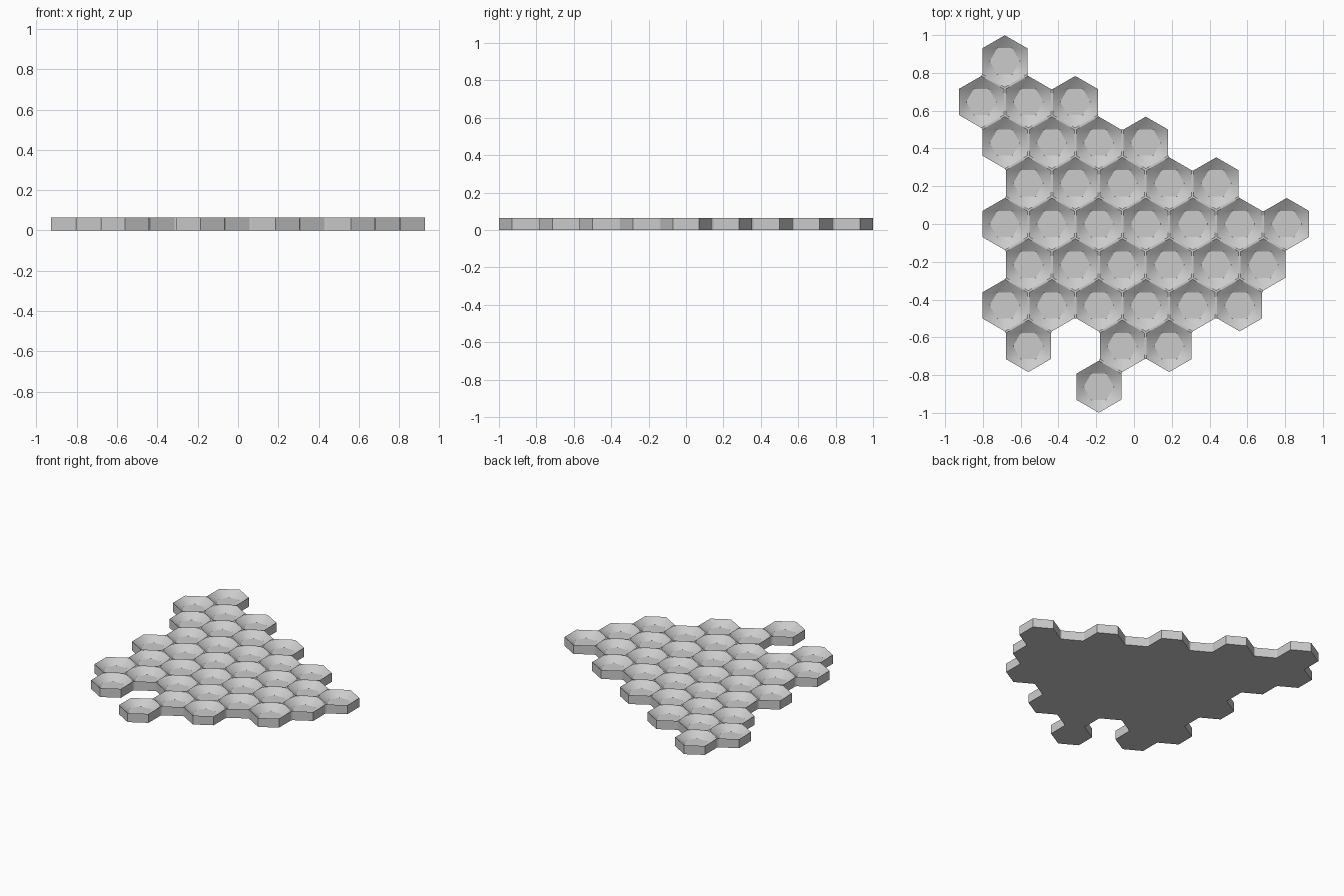
import bpy, bmesh
from math import sin, cos, radians, sqrt

cube = bpy.data.objects.get("Cube")
if cube:
    bpy.data.objects.remove(cube, do_unlink=True)

PITCH = 0.2487      # distance between tile centres
RADIUS = 0.1375     # outer corner radius of a tile
FLOOR_RADIUS = 0.08
HEIGHT, FLOOR_Z = 0.065, 0.025
ROW = PITCH * sqrt(3) / 2

# Tile columns in half pitches for each row, from back to front
rows = [[1], range(0, 5, 2), range(1, 8, 2), range(2, 11, 2), range(1, 14, 2),
        range(2, 13, 2), range(1, 12, 2), [2, 6, 8], [5]]
tiles = {(k, r) for r, cols in enumerate(rows) for k in cols}
# Neighbour steps, anticlockwise from +x
STEPS = [(2, 0), (1, -1), (-1, -1), (-2, 0), (-1, 1), (1, 1)]


def centre(tile):
    return (tile[0] - 6.5) * PITCH / 2, (4 - tile[1]) * ROW


def ring(bm, tile, radius, start, z):
    x, y = centre(tile)
    return [bm.verts.new((x + radius * cos(radians(start + 60 * i)),
                          y + radius * sin(radians(start + 60 * i)), z)) for i in range(6)]


def step(tile, i):
    dx, dy = STEPS[i % 6]
    return tile[0] + dx, tile[1] + dy


# Flat plan: hexagons joined by narrow strips and corner triangles
bm = bmesh.new()
corners = {t: ring(bm, t, RADIUS, 30, 0) for t in sorted(tiles)}
for t, c in corners.items():
    bm.faces.new(c)
    for i in range(3):
        n = step(t, i)
        if n in tiles:
            d = corners[n]
            bm.faces.new((c[i - 1], d[(i + 3) % 6], d[(i + 2) % 6], c[i]))
    for i in range(2):
        a, b = step(t, i), step(t, i + 1)
        if a in tiles and b in tiles:
            bm.faces.new((c[i], corners[a][(i + 2) % 6], corners[b][(i + 4) % 6]))

# Raise the plan into a slab with a separate underside
bmesh.ops.recalc_face_normals(bm, faces=bm.faces)
result = bmesh.ops.extrude_face_region(bm, geom=bm.faces[:], use_keep_orig=True)
raised = [g for g in result["geom"] if isinstance(g, bmesh.types.BMVert)]
bmesh.ops.translate(bm, verts=raised, vec=(0, 0, HEIGHT))

# Replace every raised hexagon by a dish with a turned hexagonal floor
tops = [f for f in bm.faces if len(f.verts) == 6 and f.calc_center_median().z > HEIGHT / 2]
for t in sorted(tiles):
    x, y = centre(t)
    top = min(tops, key=lambda f: (f.calc_center_median().xy - type(f.calc_center_median().xy)((x, y))).length)
    verts = list(top.verts)
    tops.remove(top)
    bmesh.ops.delete(bm, geom=[top], context='FACES_ONLY')
    rim = [min(verts, key=lambda v: (v.co.x - x - RADIUS * cos(radians(30 + 60 * i))) ** 2
               + (v.co.y - y - RADIUS * sin(radians(30 + 60 * i))) ** 2) for i in range(6)]
    floor = ring(bm, t, FLOOR_RADIUS, 0, FLOOR_Z)
    bm.faces.new(floor)
    for i in range(6):
        j = (i + 1) % 6
        bm.faces.new((rim[i], rim[j], floor[j]))
        bm.faces.new((floor[i], rim[i], floor[j]))

bmesh.ops.recalc_face_normals(bm, faces=bm.faces)
mesh = bpy.data.meshes.new("hexagon_tile_slab")
bm.to_mesh(mesh)
bm.free()
slab = bpy.data.objects.new("hexagon_tile_slab", mesh)
bpy.context.collection.objects.link(slab)

# Plain grey material
grey = bpy.data.materials.new("light_grey")
grey.use_nodes = True
colour = (0.6, 0.6, 0.6, 1)
grey.diffuse_color = colour
grey.node_tree.nodes["Principled BSDF"].inputs["Base Color"].default_value = colour
mesh.materials.append(grey)

bpy.ops.object.select_all(action='DESELECT')
slab.select_set(True)
bpy.context.view_layer.objects.active = slab
bpy.ops.object.shade_smooth_by_angle(angle=radians(28))
